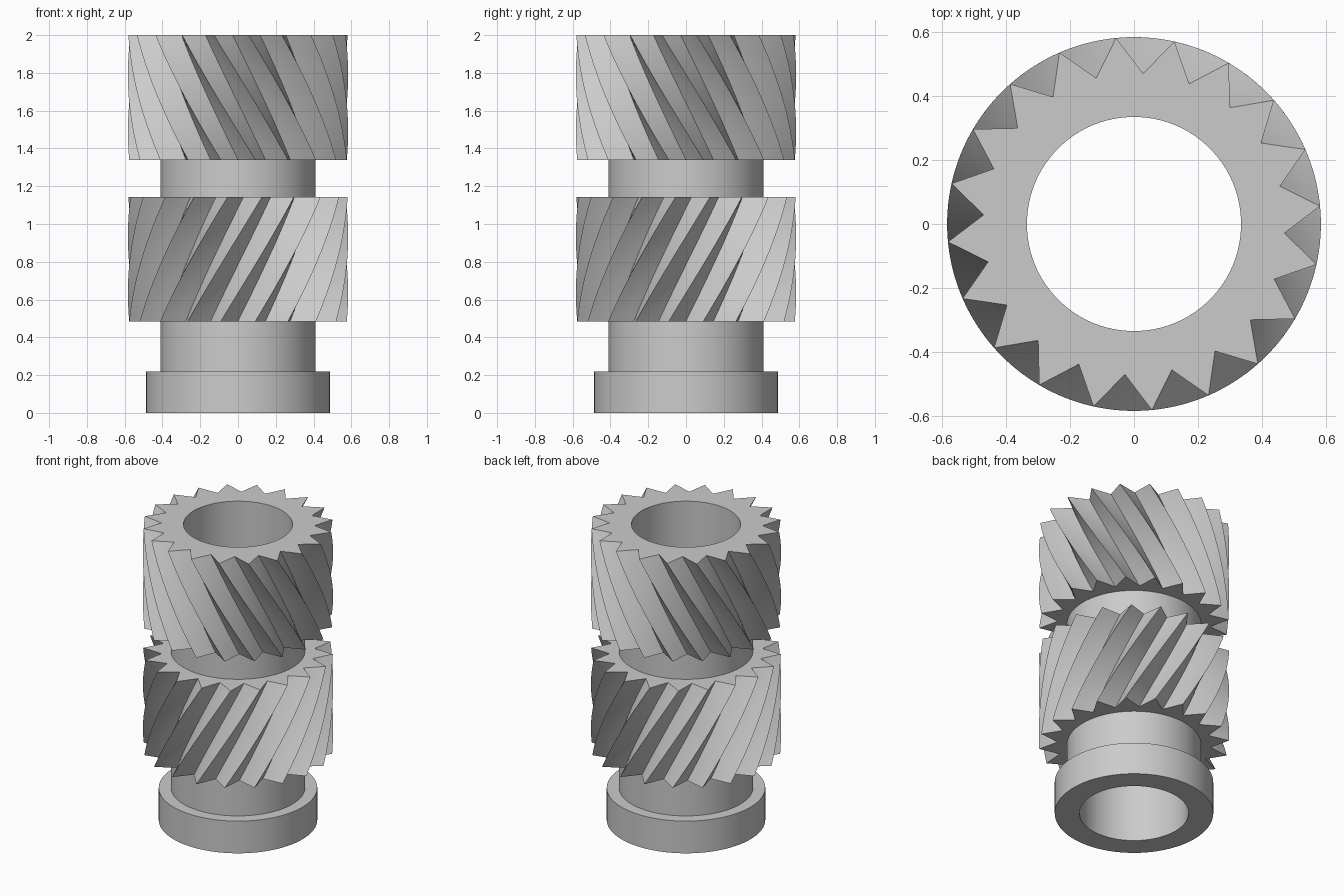
import bpy, bmesh
from math import cos, sin, radians, pi

if "Cube" in bpy.data.objects:
    bpy.data.objects.remove(bpy.data.objects["Cube"])

TEETH, SEG = 20, 120
BORE, SHAFT, COLLAR, TIP, ROOT = 0.334, 0.411, 0.486, 0.583, 0.47
START, TWIST = 9.0, 39.5      # tooth phase at gear bottom, twist over its height


def circle(r, z, turn=0.0):
    return [(r * cos(2 * pi * i / SEG + turn), r * sin(2 * pi * i / SEG + turn), z)
            for i in range(SEG)]


def tooth_ring(z, turn):
    """Star outline with straight flanks, three points per flank."""
    half = pi / TEETH
    pts = []
    for k in range(TEETH * 2):
        r0, r1 = (TIP, ROOT) if k % 2 == 0 else (ROOT, TIP)
        a0, a1 = k * half + turn, (k + 1) * half + turn
        for s in (0, 1 / 3, 2 / 3):
            pts.append((r0 * cos(a0) * (1 - s) + r1 * cos(a1) * s,
                        r0 * sin(a0) * (1 - s) + r1 * sin(a1) * s, z))
    return pts


def skin(name, rings):
    """Bridge successive closed rings into one surface."""
    bm = bmesh.new()
    loops = [[bm.verts.new(p) for p in ring] for ring in rings]
    for a, b in zip(loops, loops[1:]):
        for i in range(SEG):
            j = (i + 1) % SEG
            bm.faces.new((a[i], a[j], b[j], b[i]))
    mesh = bpy.data.meshes.new(name)
    bm.to_mesh(mesh)
    bm.free()
    obj = bpy.data.objects.new(name, mesh)
    bpy.context.collection.objects.link(obj)
    bpy.ops.object.select_all(action='DESELECT')
    obj.select_set(True)
    bpy.context.view_layer.objects.active = obj
    bpy.ops.object.shade_smooth_by_angle(angle=radians(30))


def helical_gear(name, z0, z1, hand, top_inner, levels=16):
    step = 360 / SEG
    end = START + hand * TWIST
    rings = [circle(SHAFT, z0, radians(START))]
    rings += [tooth_ring(z0 + (z1 - z0) * k / levels,
                         radians(START + hand * TWIST * k / levels))
              for k in range(levels + 1)]
    # inner edge snaps to the bore's segments
    rings.append(circle(top_inner, z1, radians(round(end / step) * step)))
    skin(name, rings)


# Bore wall, bottom collar and lower shaft
skin("sleeve", [circle(r, z) for r, z in (
    (BORE, 2.0), (BORE, 0.0), (COLLAR, 0.0), (COLLAR, 0.218),
    (SHAFT, 0.218), (SHAFT, 0.485))])

# Neck between the gears
skin("neck", [circle(SHAFT, 1.142), circle(SHAFT, 1.34)])

# Two gears with opposite helix directions
helical_gear("lower_gear", 0.485, 1.142, 1, SHAFT)
helical_gear("upper_gear", 1.34, 2.0, -1, BORE)
